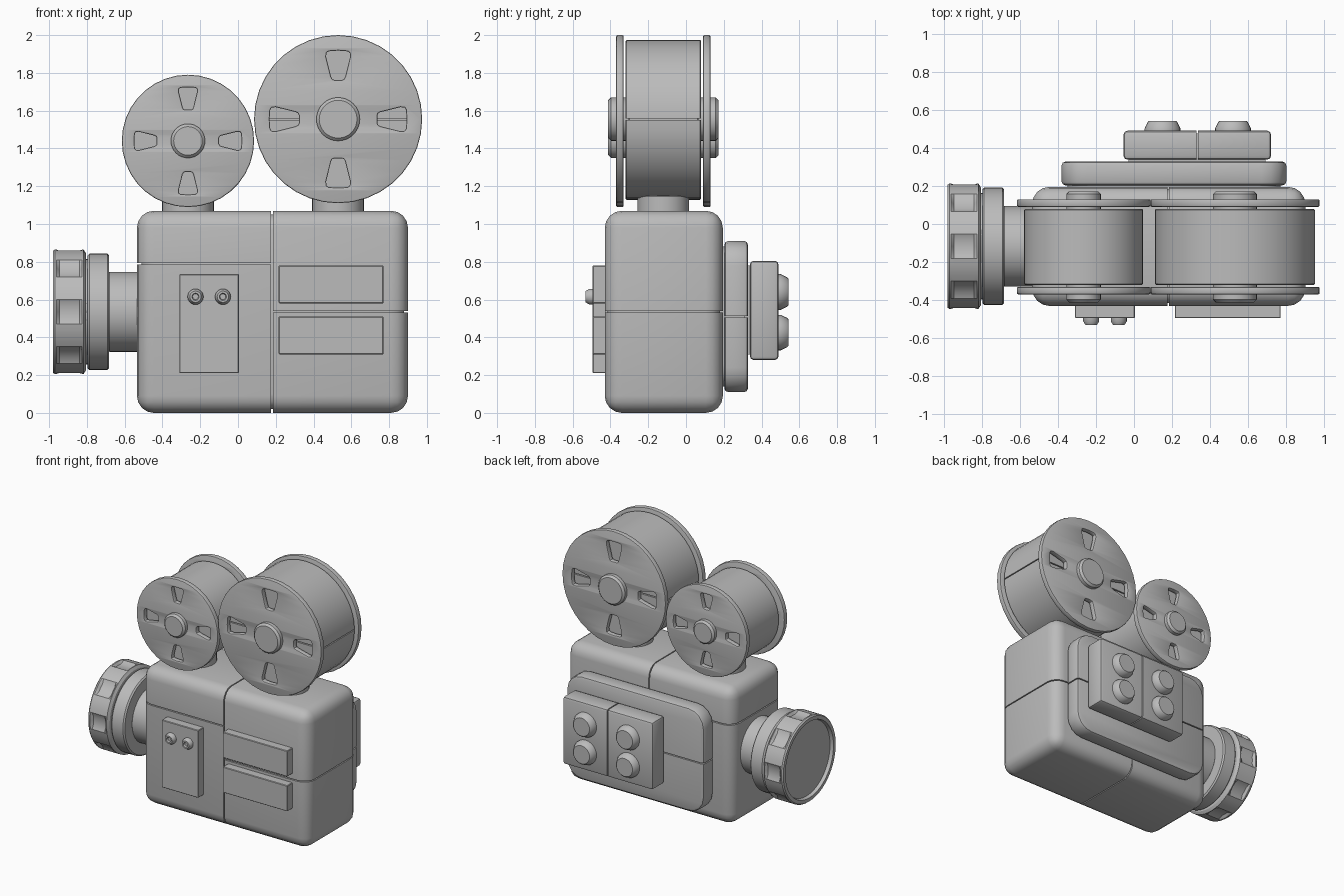
import bpy, bmesh, math
from mathutils import Vector, Matrix

if "Cube" in bpy.data.objects:
    bpy.data.objects.remove(bpy.data.objects["Cube"], do_unlink=True)

grey = bpy.data.materials.new("plain grey")
grey.use_nodes = True
grey.diffuse_color = (0.5, 0.5, 0.5, 1)
grey.node_tree.nodes["Principled BSDF"].inputs["Base Color"].default_value = (0.5, 0.5, 0.5, 1)

parts = []
MID_Y = -0.12      # depth centre of the body and reels
GAP = 0.004        # half width of a panel seam
TURN = {"up": Matrix(),
        "front": Matrix.Rotation(math.pi / 2, 4, "X"),
        "back": Matrix.Rotation(-math.pi / 2, 4, "X"),
        "right": Matrix.Rotation(-math.pi / 2, 4, "Y")}


def finish(name, bm):
    bmesh.ops.recalc_face_normals(bm, faces=bm.faces[:])
    mesh = bpy.data.meshes.new(name)
    bm.to_mesh(mesh)
    bm.free()
    mesh.materials.append(grey)
    obj = bpy.data.objects.new(name, mesh)
    bpy.context.collection.objects.link(obj)
    parts.append(obj)
    return obj


def cut(bm, axis, value, side):
    """Keep the part of a solid on one side of a plane and close it."""
    normal = Vector((0, 0, 0))
    normal["xyz".index(axis)] = -side
    point = -side * (value + side * GAP) * normal
    geom = bm.verts[:] + bm.edges[:] + bm.faces[:]
    bmesh.ops.bisect_plane(bm, geom=geom, plane_co=point, plane_no=normal, clear_outer=True)
    bmesh.ops.holes_fill(bm, edges=[e for e in bm.edges if e.is_boundary], sides=0)


def box(name, lo, hi, bevel=0.0, segments=1, corner=0.0, cuts=()):
    """Box with rounded edges; corner rounds the edges that run front to back."""
    lo, hi = Vector(lo), Vector(hi)
    bm = bmesh.new()
    bmesh.ops.create_cube(bm, size=1)
    for v in bm.verts:
        v.co = Vector([c * s for c, s in zip(v.co, hi - lo)]) + (lo + hi) / 2
    if corner:
        long = [e for e in bm.edges if abs(e.verts[0].co.y - e.verts[1].co.y) > 0.01]
        bmesh.ops.bevel(bm, geom=long, offset=corner, segments=4, profile=0.5, affect="EDGES")
        rim = [e for e in bm.edges if abs(e.verts[0].co.y - e.verts[1].co.y) < 0.001]
    else:
        rim = bm.edges[:]
    if bevel:
        bmesh.ops.bevel(bm, geom=rim, offset=bevel, segments=segments, profile=0.5, affect="EDGES")
    for c in cuts:
        cut(bm, *c)
    return finish(name, bm)


def lathe(name, profile, loc, facing="up", sides=32, notch=None, cuts=()):
    """Turn (radius, height) points; notch(row, step) scales a radius."""
    bm = bmesh.new()
    rings = []
    for row, (r, h) in enumerate(profile):
        ring = []
        for k in range(sides):
            a = math.tau * k / sides
            rr = r * (notch(row, k) if notch else 1)
            ring.append(bm.verts.new((rr * math.cos(a), rr * math.sin(a), h)))
        rings.append(ring)
    for a, b in zip(rings, rings[1:]):
        for k in range(sides):
            n = (k + 1) % sides
            bm.faces.new((a[k], a[n], b[n], b[k]))
    bm.faces.new(rings[0])
    bm.faces.new(rings[-1])
    bm.transform(Matrix.Translation(loc) @ TURN[facing])
    for c in cuts:
        cut(bm, *c)
    return finish(name, bm)


def rod(name, r, h0, h1, bevel, loc, facing="up", **extra):
    profile = [(r - bevel, h0), (r, h0 + bevel), (r, h1 - bevel), (r - bevel, h1)]
    return lathe(name, profile, loc, facing, **extra)


# Body: four rounded shells around a core, so the seams read as grooves
LO, HI = (-0.535, -0.43, 0), (0.9, 0.195, 1.07)
for end, seam, side in (("lens_end", 0.79, -1), ("rear_end", 0.535, 1)):
    for level, up in (("lower", -1), ("upper", 1)):
        box(f"body_{level}_{end}", LO, HI, 0.09, 4,
            cuts=[("x", 0.18, side), ("z", seam, up)])
box("body_core", (-0.51, -0.415, 0.02), (0.88, 0.18, 1.05), 0.08, 3)

# Front door with two buttons
box("front_door", (-0.31, -0.495, 0.21), (0.005, -0.42, 0.735), 0.004)
for n, x in enumerate((-0.225, -0.08)):
    lathe(f"door_button_{n}", [(0.042, -0.01), (0.042, 0.016), (0.03, 0.036),
                               (0.019, 0.036), (0.015, 0.022)],
          (x, -0.495, 0.615), "front", 20)

# Two raised front plates
for n, z in enumerate((0.31, 0.58)):
    box(f"front_plate_{n}", (0.215, -0.495, z), (0.77, -0.42, z + 0.2), 0.004)

# Back panel in two halves
for level, up in (("lower", -1), ("upper", 1)):
    box(f"back_panel_{level}", (-0.38, 0.203, 0.11), (0.8, 0.328, 0.91), 0.02, 2, 0.13,
        [("z", 0.51, up)])
box("back_panel_core", (-0.35, 0.17, 0.14), (0.77, 0.31, 0.88), 0, 1, 0.12)

# Control box in two halves with four knobs
for end, side in (("right", -1), ("left", 1)):
    box(f"control_box_{end}", (-0.055, 0.338, 0.28), (0.72, 0.49, 0.805), 0.02, 2,
        cuts=[("x", 0.333, side)])
box("control_box_core", (-0.03, 0.3, 0.31), (0.69, 0.475, 0.78))
for x in (0.15, 0.52):
    for z in (0.425, 0.64):
        lathe("control_knob", [(0.094, -0.01), (0.094, 0.012), (0.078, 0.045), (0.07, 0.052)],
              (x, 0.49, z), "back", 24)

# Lens barrel, ring and notched hood with a sunken front
LENS = (0, -0.117, 0.535)
rod("lens_barrel", 0.212, 0.5, 0.69, 0.01, LENS, "right", sides=40)
rod("lens_ring", 0.308, 0.682, 0.797, 0.01, LENS, "right", sides=48)
rod("lens_spacer", 0.28, 0.78, 0.82, 0.001, LENS, "right", sides=40)


def grip(row, step):
    return 0.94 if row in (3, 4) and step % 8 in (7, 0, 1) else 1


lathe("lens_hood", [(0.31, 0.805), (0.33, 0.818), (0.33, 0.825), (0.33, 0.84), (0.33, 0.945),
                    (0.33, 0.96), (0.33, 0.97), (0.322, 0.98), (0.295, 0.98), (0.288, 0.955)],
      LENS, "right", 64, grip)


def flange(name, scale, loc):
    """Flat disc with four rounded tapered windows."""
    edge = 0.008
    curve = bpy.data.curves.new(name, "CURVE")
    curve.dimensions = "2D"
    curve.fill_mode = "BOTH"
    curve.extrude, curve.bevel_depth, curve.bevel_resolution = 0.02 - edge, edge, 1
    rim = 0.445 * scale - edge
    outlines = [[(rim * math.cos(math.tau * k / 36), rim * math.sin(math.tau * k / 36))
                 for k in range(36)]]
    half = [(0.2, 0.022), (0.206, 0.036), (0.222, 0.044), (0.33, 0.07), (0.357, 0.067), (0.367, 0.052)]
    window = half + [(0.371, 0)] + [(d, -w) for d, w in reversed(half)]
    grow = 1 + edge / 0.3
    for q in range(4):
        c, s = math.cos(q * math.pi / 2), math.sin(q * math.pi / 2)
        outlines.append([((d * c - w * s * grow) * scale, (d * s + w * c * grow) * scale)
                         for d, w in window])
    for points in outlines:
        spline = curve.splines.new("POLY")
        spline.points.add(len(points) - 1)
        for p, (x, y) in zip(spline.points, points):
            p.co = (x, y, 0, 1)
        spline.use_cyclic_u = True
    temp = bpy.data.objects.new(name + "_outline", curve)
    bpy.context.collection.objects.link(temp)
    bpy.context.view_layer.update()
    mesh = bpy.data.meshes.new_from_object(temp.evaluated_get(bpy.context.evaluated_depsgraph_get()))
    bm = bmesh.new()
    bm.from_mesh(mesh)
    bpy.data.objects.remove(temp, do_unlink=True)
    bpy.data.meshes.remove(mesh)
    bmesh.ops.remove_doubles(bm, verts=bm.verts[:], dist=0.0001)
    for f in bm.faces:
        f.material_index = 0
    bm.transform(Matrix.Translation(loc) @ TURN["front"])
    finish(name, bm)


# Film reels on round pedestals
for name, x, z, scale, drum in (("small_reel", -0.265, 1.44, 0.787, 0.312),
                                ("big_reel", 0.53, 1.555, 1, 0.42)):
    at = (x, MID_Y, z)
    for face, y in (("front", -0.35), ("back", 0.11)):
        flange(f"{name}_{face}_flange", scale, (x, y, z))
    rod(f"{name}_hub", 0.115 * scale, -0.292, 0.292, 0.015, at, "front")
    if scale == 1:
        for level, up in (("lower", -1), ("upper", 1)):
            rod(f"{name}_film_{level}", drum, -0.2, 0.2, 0.006, at, "front", sides=48,
                cuts=[("z", z, up)])
        rod(f"{name}_film_core", drum - 0.02, -0.185, 0.185, 0.005, at, "front", sides=48)
    else:
        rod(f"{name}_film", drum, -0.2, 0.2, 0.006, at, "front", sides=48)
    rod(f"{name}_pedestal", 0.137, 1.05, 1.15, 0.005, (x, MID_Y, 0))

# Smooth rounded surfaces, keep hard edges
bpy.ops.object.select_all(action="DESELECT")
for obj in parts:
    obj.select_set(True)
bpy.context.view_layer.objects.active = parts[0]
bpy.ops.object.shade_smooth_by_angle(angle=math.radians(32))
